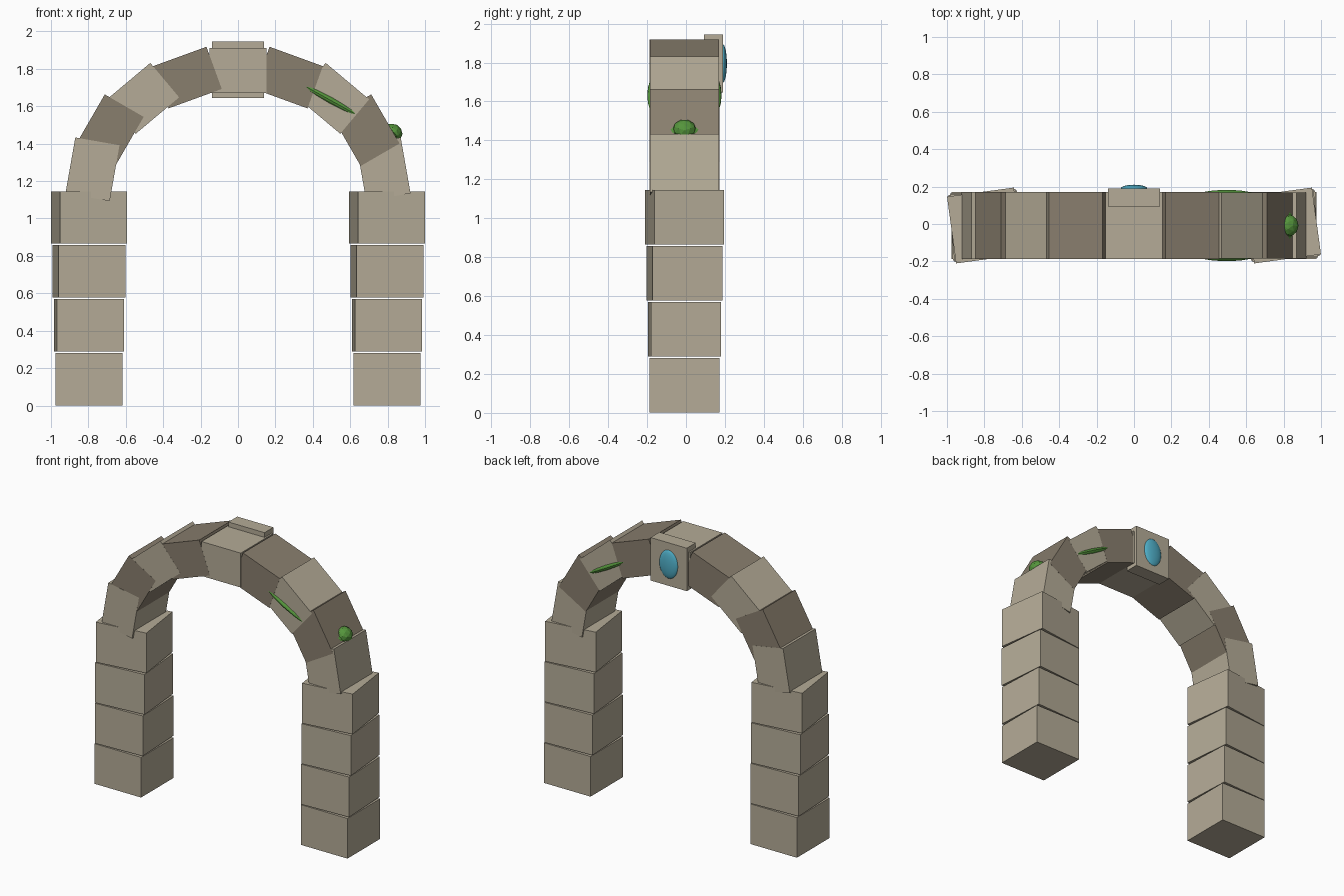
import bpy
import math
from mathutils import Matrix, Vector

if "Cube" in bpy.data.objects:
    bpy.data.objects.remove(bpy.data.objects["Cube"], do_unlink=True)


def material(name, rgb):
    mat = bpy.data.materials.new(name)
    mat.use_nodes = True
    colour = (*rgb, 1.0)
    mat.diffuse_color = colour
    mat.node_tree.nodes["Principled BSDF"].inputs["Base Color"].default_value = colour
    return mat


LIGHT_STONE = material("light_stone", (0.46, 0.41, 0.31))
DARK_STONE = material("dark_stone", (0.25, 0.21, 0.155))
MOSS = material("moss_green", (0.09, 0.30, 0.045))
GEM = material("gem_blue", (0.08, 0.43, 0.58))

DEPTH = 0.36      # front to back
MID_Y = -0.008


def finish(name, mat, size, loc, rot):
    obj = bpy.context.object
    obj.name = obj.data.name = name
    obj.data.materials.append(mat)
    obj.data.transform(Matrix.Diagonal((*size, 1.0)))
    obj.location, obj.rotation_euler = loc, rot
    return obj


def block(name, mat, size, loc, rot=(0, 0, 0)):
    bpy.ops.mesh.primitive_cube_add(size=1)
    return finish(name, mat, size, loc, rot)


def ellipsoid(name, mat, radii, loc, rot=(0, 0, 0), segments=24, rings=16):
    bpy.ops.mesh.primitive_uv_sphere_add(radius=1, segments=segments, ring_count=rings)
    return finish(name, mat, radii, loc, rot)


# Pillars: stacked blocks, each twisted a little more than the one below
for side, x in (("right", -0.797), ("left", 0.797)):
    for i in range(4):
        block(f"{side}_pillar_block_{i + 1}", LIGHT_STONE, (DEPTH, DEPTH, 0.28),
              (x, MID_Y, 0.141 + 0.288 * i), (0, 0, 0.045 * i))

# Arch: nine blocks along a half ellipse, alternating stone colours
for i in range(9):
    turn = math.radians(20 * (i - 4))
    loc = (0.79 * math.sin(turn), MID_Y, 1.152 + 0.64 * math.cos(turn))
    block(f"arch_block_{i + 1}", DARK_STONE if i % 2 else LIGHT_STONE,
          (0.303, DEPTH - 0.0008 * i, 0.24), loc, (0, turn, 0))

# Keystone plate and gem at the back of the crown
block("keystone", LIGHT_STONE, (0.28, 0.098, 0.30), (0, 0.142, 1.795))
gem = ellipsoid("keystone_gem", GEM, (0.072, 0.022, 0.1), (0, 0.188, 1.795))
for poly in gem.data.polygons:
    poly.use_smooth = True

# Moss band through the arch, and a tuft on its outer face
ellipsoid("moss_band", MOSS, (0.42, 0.191, 0.046), (0.495, MID_Y, 1.632),
          (0, math.radians(29), 0), 32, 16)
bpy.ops.mesh.primitive_ico_sphere_add(subdivisions=2, radius=1)
finish("moss_tuft", MOSS, (0.056, 0.06, 0.05), (0.825, MID_Y, 1.457),
       (0, math.radians(29), 0))
